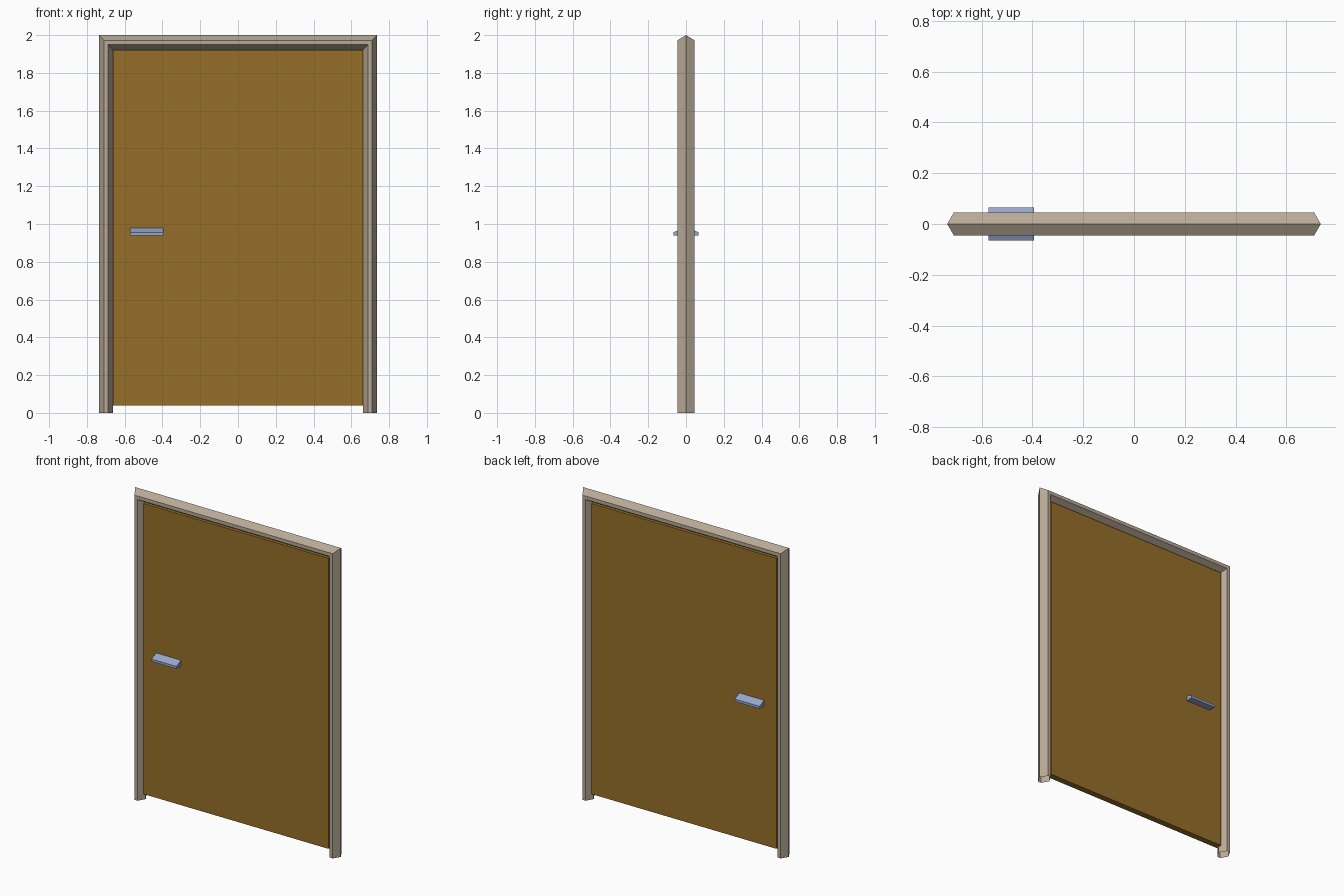
import bpy, bmesh

if "Cube" in bpy.data.objects:
    bpy.data.objects.remove(bpy.data.objects["Cube"])


def material(name, rgb):
    m = bpy.data.materials.new(name)
    m.diffuse_color = (*rgb, 1)
    m.use_nodes = True
    m.node_tree.nodes["Principled BSDF"].inputs["Base Color"].default_value = m.diffuse_color
    return m


def loft(name, rings, mat, capped=True):
    """Join matching cross-section rings into a solid, or an open shell."""
    bm = bmesh.new()
    loops = [[bm.verts.new(p) for p in ring] for ring in rings]
    n = len(loops[0])
    for a, b in zip(loops, loops[1:]):
        for i in range(n):
            j = (i + 1) % n
            bm.faces.new((a[i], a[j], b[j], b[i]))
    # Close the ends to orient normals, then open them again if wanted
    caps = [bm.faces.new(loops[0]), bm.faces.new(loops[-1][::-1])]
    bmesh.ops.recalc_face_normals(bm, faces=bm.faces)
    if not capped:
        bmesh.ops.delete(bm, geom=caps, context='FACES_ONLY')
    me = bpy.data.meshes.new(name)
    bm.to_mesh(me)
    bm.free()
    me.materials.append(mat)
    ob = bpy.data.objects.new(name, me)
    bpy.context.collection.objects.link(ob)
    return ob


cream = material("frame_paint", (0.48, 0.40, 0.305))
brown = material("door_wood", (0.305, 0.159, 0.022))
steel = material("handle_metal", (0.305, 0.38, 0.60))

# Door frame: hexagonal section swept up, across with mitred corners, and down;
# hollow at the feet
W, H = 0.736, 2.0
section = [(0, 0), (0.026, -0.045), (0.048, -0.045),
           (0.075, 0), (0.048, 0.045), (0.026, 0.045)]  # inset, y
corners = [(-1, False), (-1, True), (1, True), (1, False)]
loft("door_frame", [[(s * (W - d), y, H - d * 1.05 if top else 0) for d, y in section]
                    for s, top in corners], cream, capped=False)

# Door panel
px, py, z0, z1 = 0.662, 0.02, 0.04, 1.921
loft("door_panel", [[(x, -py, z0), (x, py, z0), (x, py, z1), (x, -py, z1)]
                    for x in (-px, px)], brown)

# Handles: sloped-top bar on both faces of the door
handle = [(0.02, 0.978), (0.066, 0.956), (0.066, 0.94), (0.02, 0.94)]
for name, s in (("front_handle", -1), ("back_handle", 1)):
    loft(name, [[(x, s * y, z) for y, z in handle] for x in (-0.573, -0.395)], steel)
